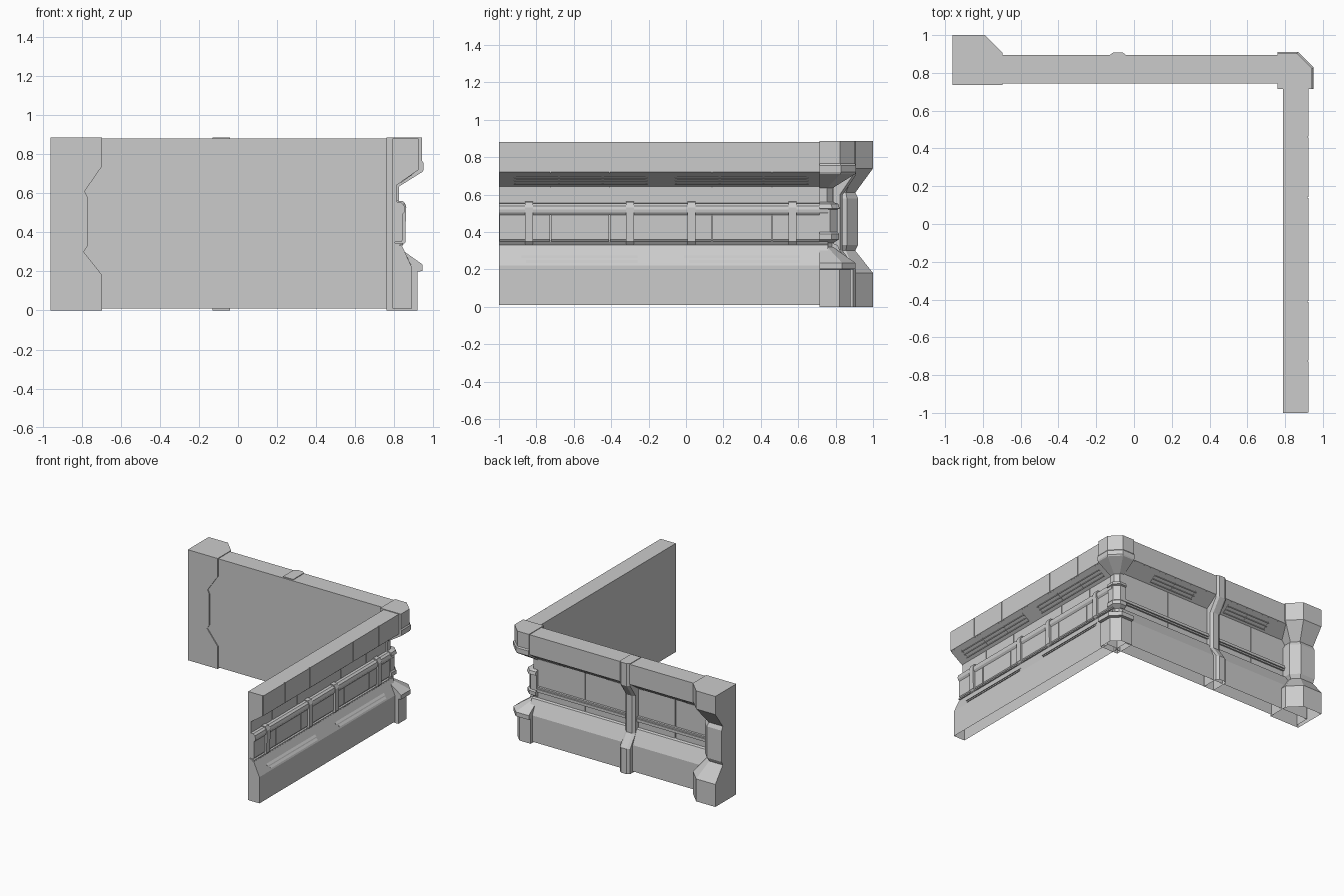
import bpy
import bmesh

cube = bpy.data.objects.get("Cube")
if cube:
    bpy.data.objects.remove(cube)

grey = bpy.data.materials.new("plain grey")
grey.use_nodes = True
GREY = (0.6, 0.6, 0.6, 1)
grey.diffuse_color = GREY
grey.node_tree.nodes["Principled BSDF"].inputs["Base Color"].default_value = GREY


def loft(name, rings):
    """Skin a stack of equal rings, cap the ends, leave the ground side open."""
    bm = bmesh.new()
    loops = [[bm.verts.new(p) for p in ring] for ring in rings]
    n = len(loops[0])
    for low, high in zip(loops, loops[1:]):
        for i in range(n):
            j = (i + 1) % n
            bm.faces.new((low[i], low[j], high[j], high[i]))
    bm.faces.new(loops[0])
    bm.faces.new(loops[-1])
    bmesh.ops.recalc_face_normals(bm, faces=bm.faces)
    ground = [f for f in bm.faces if max(v.co.z for v in f.verts) < 0.02]
    bmesh.ops.delete(bm, geom=ground, context='FACES')
    mesh = bpy.data.meshes.new(name)
    bm.to_mesh(mesh)
    bm.free()
    mesh.materials.append(grey)
    obj = bpy.data.objects.new(name, mesh)
    bpy.context.collection.objects.link(obj)
    return obj


# Each wall maps (along, depth from outer face, height) to space
def back(t, d, z):
    return (t, 0.895 + d, z)


def side(t, d, z):
    return (0.925 + d, t, z)


def prism(name, wall, profile, a, b):
    return loft(name, [[wall(t, d, z) for d, z in profile] for t in (a, b)])


def panels(name, wall, profile, cuts, gap=0.003):
    for a, b in zip(cuts, cuts[1:]):
        prism(name, wall, profile, a + gap, b - gap)


def under(z):
    """Depth of the sloping underside of the top band."""
    return -0.115 + (z - 0.64) / 0.08 * 0.115


def ledge(z):
    """Depth of the sloping top of the base."""
    return -0.035 - (z - 0.22) / 0.11 * 0.05


def vent(wall, a, b, posts):
    for z in (0.655, 0.672, 0.689):
        front = under(z) + 0.007
        prism("vent_slat", wall, [(-0.11, z), (front, z), (front, z + 0.011),
              (-0.11, z + 0.011)], a, b)
    for i in range(posts):
        t = a + (b - a - 0.012) * i / (posts - 1)
        prism("vent_post", wall, [(-0.11, 0.655), (under(0.655) + 0.006, 0.655),
              (under(0.70) + 0.002, 0.70), (-0.11, 0.70)], t, t + 0.012)


def plate(wall, z, a, b):
    prism("ledge_plate", wall, [(ledge(z), z), (ledge(z) + 0.006, z),
          (ledge(z + 0.014), z + 0.014)], a, b)


def wall_body(name, wall, thick, a, b):
    core = [(-thick, 0.01), (-0.035, 0.01), (-0.035, 0.22), (-0.085, 0.33), (-0.12, 0.34),
            (-0.12, 0.64), (-0.115, 0.64), (-0.006, 0.716), (-0.006, 0.88), (-thick, 0.88)]
    prism(name, wall, core, a, b)


top_band = [(-0.05, 0.715), (-0.008, 0.715), (0, 0.72), (0, 0.88), (-0.05, 0.88)]

# Side wall with a clamped pipe along its middle band
wall_body("side_wall", side, 0.135, -1, 0.76)
cuts = [-1, -0.725, -0.41, 0.14, 0.46, 0.76]
panels("side_top_panel", side, top_band, cuts)
panels("side_recess_panel", side,
       [(-0.13, 0.55), (-0.112, 0.55), (-0.112, 0.645), (-0.13, 0.645)], cuts)
panels("side_middle_panel", side,
       [(-0.13, 0.35), (-0.09, 0.35), (-0.083, 0.36), (-0.083, 0.51), (-0.13, 0.51)], cuts)
prism("side_rail", side, [(-0.13, 0.335), (-0.08, 0.335), (-0.08, 0.345), (-0.13, 0.345)],
      -1, 0.76)
prism("side_pipe", side, [(-0.13, 0.49), (-0.083, 0.49), (-0.072, 0.505), (-0.07, 0.52),
      (-0.075, 0.54), (-0.09, 0.553), (-0.13, 0.555)], -1, 0.76)
for t in (-0.84, -0.30, 0.03, 0.57):
    clamp = [(-0.13, 0.33), (-0.085, 0.33), (-0.068, 0.35), (-0.065, 0.53),
             (-0.08, 0.56), (-0.13, 0.563)]
    prism("clamp", side, clamp, t - 0.022, t + 0.022)
for a in (-0.92, -0.06):
    vent(side, a, a + 0.715, 4)
for a in (-0.88, -0.01):
    plate(side, 0.26, a, a + 0.62)
    plate(side, 0.235, a + 0.025, a + 0.62)

# Back wall with flat panels and a horizontal rail
wall_body("back_wall", back, 0.152, -0.94, 0.80)
prism("back_top_band", back, top_band, -0.94, 0.80)
cuts = [-0.94, -0.46, -0.085, 0.34, 0.80]
for z0, z1 in ((0.335, 0.385), (0.43, 0.645)):
    panels("back_panel", back, [(-0.13, z0), (-0.105, z0), (-0.105, z1), (-0.13, z1)], cuts)
for z, out in ((0.385, -0.092), (0.4, -0.085), (0.415, -0.092)):
    prism("back_rail", back, [(-0.13, z), (out, z), (out, z + 0.012), (-0.13, z + 0.012)],
          -0.94, 0.80)
for a in (-0.58, 0.12):
    vent(back, a, a + 0.4, 3)

# Vertical strap following the back wall
strap = [(0.01, 0), (0.01, 0.2), (-0.06, 0.3), (-0.06, 0.6), (0.01, 0.705), (0.01, 0.885)]
rings = []
for d, z in strap:
    rings.append([back(t, q, z) for t, q in
                  ((-0.13, -0.14), (-0.13, d - 0.012), (-0.11, d + 0.003),
                   (-0.06, d + 0.003), (-0.04, d - 0.012), (-0.04, -0.14))])
loft("strap", rings)

# End pillar with chamfered corner and narrow waist
rings = []
for z, x, y, c in ((0, -0.695, 1, 0.095), (0.18, -0.695, 1, 0.095),
                   (0.30, -0.79, 0.905, 0.05), (0.33, -0.77, 0.92, 0.06),
                   (0.58, -0.77, 0.92, 0.06), (0.61, -0.785, 0.905, 0.05),
                   (0.74, -0.695, 1, 0.095), (0.885, -0.695, 1, 0.095)):
    rings.append([(px, py, z) for px, py in
                  ((-0.96, 0.735), (x, 0.735), (x, y - c), (x - c, y), (-0.96, y))])
loft("end_pillar", rings)

# Corner pillar with flared foot, collar and head
rings = []
for z, x, c in ((0, 0.92, 0.06), (0.2, 0.92, 0.06), (0.201, 0.945, 0.07), (0.235, 0.945, 0.07),
                (0.32, 0.825, 0.03), (0.34, 0.825, 0.03), (0.36, 0.858, 0.04),
                (0.39, 0.858, 0.04), (0.40, 0.85, 0.04), (0.52, 0.85, 0.04),
                (0.525, 0.862, 0.04), (0.55, 0.855, 0.04), (0.56, 0.825, 0.03),
                (0.635, 0.825, 0.03), (0.71, 0.945, 0.08), (0.72, 0.95, 0.08),
                (0.755, 0.95, 0.08), (0.765, 0.943, 0.08), (0.885, 0.943, 0.08)):
    y = x - 0.04
    rings.append([(px, py, z) for px, py in
                  ((0.76, 0.715), (x, 0.715), (x, y - c), (x - c, y), (0.76, y))])
loft("corner_pillar", rings)
